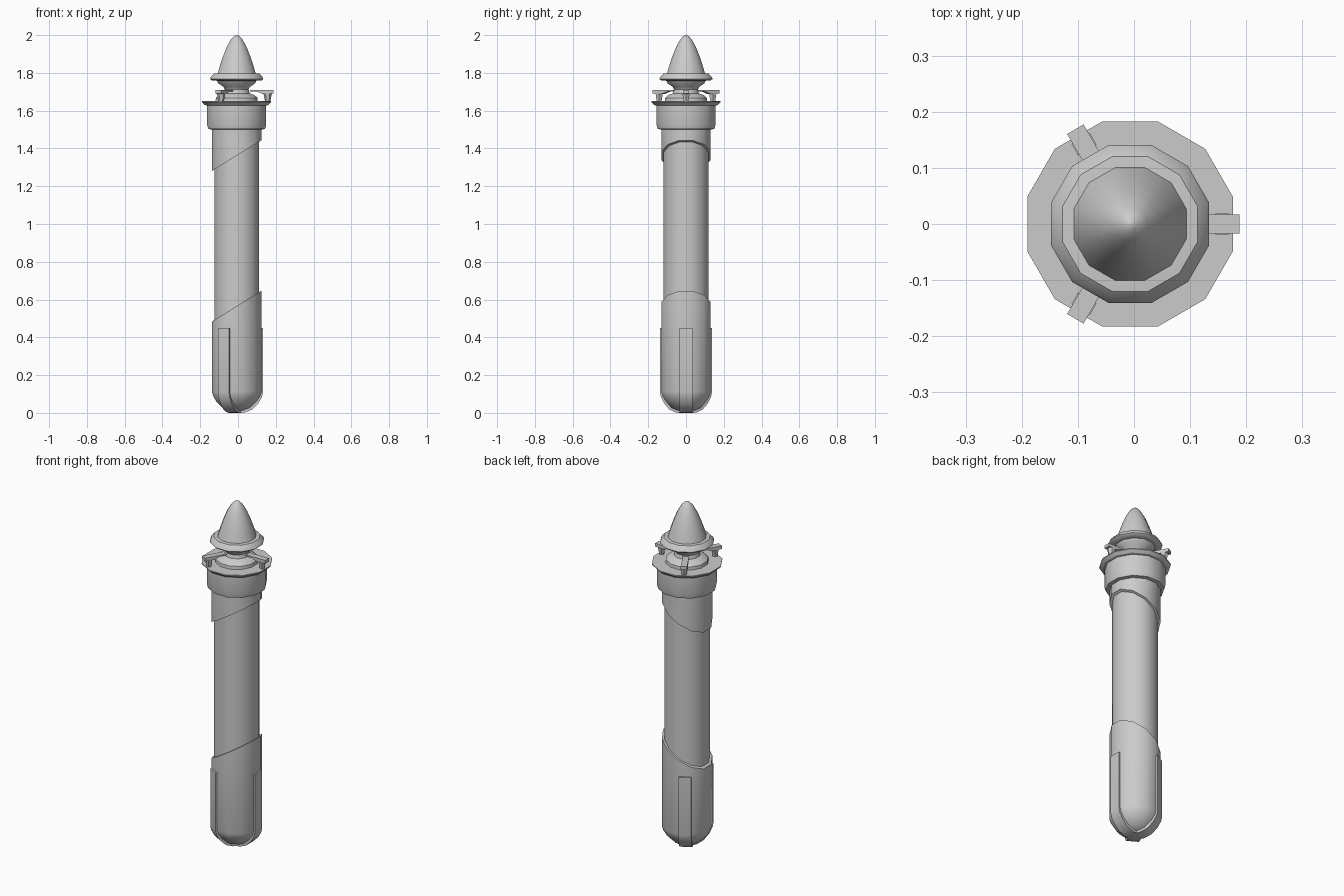
import bpy, bmesh, math
from mathutils import Matrix, Vector

if "Cube" in bpy.data.objects:
    bpy.data.objects.remove(bpy.data.objects["Cube"])

AXIS = Matrix.Translation((-0.007, 0, 0))
SIDES = 12


def finish(name, bm, angle=40):
    bmesh.ops.remove_doubles(bm, verts=bm.verts, dist=1e-5)
    bmesh.ops.recalc_face_normals(bm, faces=bm.faces)
    me = bpy.data.meshes.new(name)
    bm.to_mesh(me)
    bm.free()
    ob = bpy.data.objects.new(name, me)
    bpy.context.collection.objects.link(ob)
    bpy.ops.object.select_all(action='DESELECT')
    ob.select_set(True)
    bpy.context.view_layer.objects.active = ob
    if angle:
        bpy.ops.object.shade_smooth_by_angle(angle=math.radians(angle))
    return ob


def lathe(name, profile, angle=40):
    """Turn (apothem, z[, slant]) points; slant tilts a ring along x."""
    bm = bmesh.new()
    rings = []
    for p in profile:
        r, z = p[0] / math.cos(math.pi / SIDES), p[1]
        slant = p[2] if len(p) > 2 else 0
        ring = []
        for i in range(SIDES):
            a = math.tau * (i + 0.5) / SIDES
            x, y = r * math.cos(a), r * math.sin(a)
            ring.append(bm.verts.new(AXIS @ Vector((x, y, z + slant * x))))
        rings.append(ring)
    for lo, hi in zip(rings, rings[1:]):
        for i in range(SIDES):
            j = (i + 1) % SIDES
            bm.faces.new((lo[i], lo[j], hi[j], hi[i]))
    bm.faces.new(rings[0][::-1])
    bm.faces.new(rings[-1])
    return finish(name, bm, angle)


def radial_slab(bm, pts, half_width, turn):
    """Extrude a closed (radius, z) outline sideways, turned about the axis."""
    m = AXIS @ Matrix.Rotation(turn, 4, 'Z')
    sides = [[bm.verts.new(m @ Vector((r, s * half_width, z))) for r, z in pts]
             for s in (-1, 1)]
    n = len(pts)
    bm.faces.new(sides[0])
    bm.faces.new(sides[1][::-1])
    for i in range(n):
        j = (i + 1) % n
        bm.faces.new((sides[0][i], sides[0][j], sides[1][j], sides[1][i]))


# Main tube
lathe("body_tube", [(0.118, 0.35), (0.118, 1.51)])

# Rounded lower sleeve with slanted top
dome = [(0.036, 0.010), (0.075, 0.026), (0.106, 0.058), (0.124, 0.088), (0.131, 0.112)]
lathe("lower_sleeve", [(0.004, 0.008)] + dome +
      [(0.131, 0.565, 0.62), (0.117, 0.565, 0.62)])

# Upper sleeve with slanted lower edge
lathe("upper_sleeve", [(0.117, 1.362, 0.62), (0.131, 1.362, 0.62), (0.131, 1.51)])

# Collar and flange
lathe("collar", [(0.131, 1.50), (0.150, 1.503), (0.156, 1.525), (0.156, 1.628)])
lathe("flange", [(0.150, 1.625), (0.168, 1.630), (0.183, 1.645),
                 (0.183, 1.650), (0.115, 1.650)], 25)

# Waisted neck under the nose
lathe("neck", [(0.112, 1.648), (0.110, 1.668), (0.095, 1.682), (0.068, 1.692),
               (0.063, 1.712), (0.070, 1.726), (0.098, 1.745), (0.105, 1.762)])

# Rim ring and nose cone
lathe("nose_rim", [(0.100, 1.758), (0.132, 1.760), (0.141, 1.768),
                   (0.137, 1.778), (0.120, 1.796), (0.095, 1.798)])
lathe("nose_cone", [(0.101, 1.795), (0.088, 1.840), (0.072, 1.888), (0.052, 1.938),
                    (0.030, 1.978), (0.013, 1.996), (0.002, 2.0)])

# Three strips wrapping the bottom, and three brackets on the flange
strips, arms, posts = bmesh.new(), bmesh.new(), bmesh.new()
outer = [(0.0, 0.0), (0.040, 0.001), (0.081, 0.017), (0.114, 0.050),
         (0.133, 0.083), (0.140, 0.110), (0.140, 0.45)]
inner = [(0.125, 0.45), (0.125, 0.115), (0.100, 0.065), (0.070, 0.032), (0.0, 0.014)]
bar = [(0.070, 1.702), (0.110, 1.700), (0.140, 1.688), (0.195, 1.690),
       (0.195, 1.709), (0.070, 1.709)]
for k in range(3):
    turn = math.tau * k / 3
    radial_slab(strips, outer + inner, 0.034, turn)
    radial_slab(arms, bar, 0.017, turn)
    place = AXIS @ Matrix.Rotation(turn, 4, 'Z') @ Matrix.Translation((0.164, 0, 1.669))
    bmesh.ops.create_cone(posts, cap_ends=True, segments=6, radius1=0.014,
                          radius2=0.022, depth=0.042,
                          matrix=place @ Matrix.Rotation(math.pi / 6, 4, 'Z'))
finish("base_strips", strips)
finish("bracket_arms", arms, 0)
finish("bracket_posts", posts, 0)
